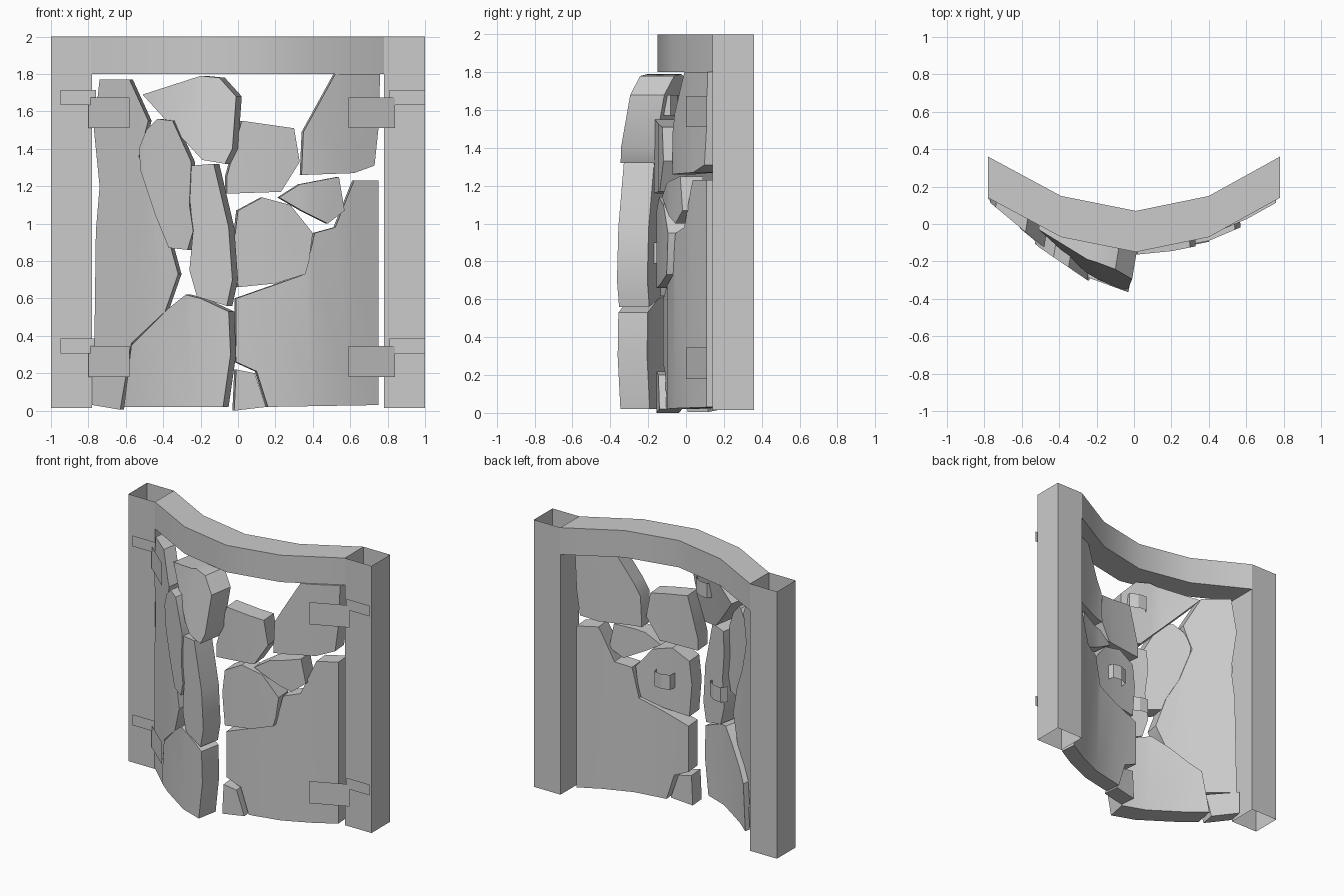
import bpy, bmesh
from mathutils import Vector

if "Cube" in bpy.data.objects:
    bpy.data.objects.remove(bpy.data.objects["Cube"])

# Front curves of the two doors in plan (x, y)
LEFT = [(-0.80, 0.14), (-0.62, -0.01), (-0.50, -0.11), (-0.25, -0.28), (0.04, -0.385)]
RIGHT = [(-0.08, -0.125), (0.0, -0.12), (0.2, -0.10), (0.4, -0.06), (0.6, 0.025), (0.78, 0.125)]


def curve_y(arc, x):
    for (x0, y0), (x1, y1) in zip(arc, arc[1:]):
        if x <= x1 + 1e-6:
            break
    return y0 + (y1 - y0) * (x - x0) / (x1 - x0)


def finish(name, bm, smooth=True):
    me = bpy.data.meshes.new(name)
    bm.to_mesh(me)
    bm.free()
    ob = bpy.data.objects.new(name, me)
    bpy.context.collection.objects.link(ob)
    if smooth:
        bpy.ops.object.select_all(action='DESELECT')
        ob.select_set(True)
        bpy.context.view_layer.objects.active = ob
        bpy.ops.object.shade_smooth_by_angle(angle=0.6)
    return ob


def slab(name, outline, arc, depth, off=0.0, lean=0.0):
    """Broken stone slab: x/z outline bent onto a door curve, then thickened."""
    bm = bmesh.new()
    bm.faces.new([bm.verts.new((x, 0, z)) for x, z in outline])
    for x, _ in arc[1:-1]:
        bmesh.ops.bisect_plane(bm, geom=bm.verts[:] + bm.edges[:] + bm.faces[:],
                               plane_co=(x, 0, 0), plane_no=(1, 0, 0), dist=1e-4)
    low = min(z for _, z in outline)
    for v in bm.verts:
        v.co.y = curve_y(arc, v.co.x) + off + lean * (v.co.z - low)
    ext = bmesh.ops.extrude_face_region(bm, geom=bm.faces[:], use_keep_orig=True)
    new = [g for g in ext['geom'] if isinstance(g, bmesh.types.BMVert)]
    bmesh.ops.translate(bm, verts=new, vec=Vector((depth[0], depth[1], 0)))
    bmesh.ops.recalc_face_normals(bm, faces=bm.faces[:])
    return finish(name, bm)


def band(name, path, z0, z1, closed=False):
    """Thin upright strip following a plan path."""
    bm = bmesh.new()
    lo = [bm.verts.new((x, y, z0)) for x, y in path]
    hi = [bm.verts.new((x, y, z1)) for x, y in path]
    n = len(path)
    for i in range(n if closed else n - 1):
        j = (i + 1) % n
        bm.faces.new((lo[i], lo[j], hi[j], hi[i]))
    return finish(name, bm, False)


# Hollow posts
for side, s in (("left", -1), ("right", 1)):
    pts = [(0.78, 0.14), (1, 0.14), (1, 0.36), (0.78, 0.36)]
    pts = [(s * x, y) for x, y in pts]
    band(side + "_post", pts if s > 0 else pts[::-1], 0.015, 2, closed=True)

# Curved lintel
plan = [(-0.78, 0.14), (-0.39, -0.07), (0.01, -0.15), (0.40, -0.07), (0.78, 0.14)]
bm = bmesh.new()
rings = []
for x, y in plan:
    rings.append([bm.verts.new((x, y + dy, z)) for dy, z in
                  ((0, 1.8), (0.22, 1.8), (0.22, 2), (0, 2))])
for a, b in zip(rings, rings[1:]):
    for i in range(4):
        j = (i + 1) % 4
        bm.faces.new((a[i], a[j], b[j], b[i]))
bmesh.ops.recalc_face_normals(bm, faces=bm.faces[:])
finish("lintel", bm)

# Left door, swung forward
slab("left_hinge_slab", [(-0.74, 1.77), (-0.58, 1.77), (-0.48, 1.55), (-0.53, 1.36), (-0.46, 1.12),
     (-0.38, 0.95), (-0.32, 0.73), (-0.39, 0.53), (-0.57, 0.36), (-0.60, 0.2), (-0.77, 0.2),
     (-0.76, 0.96), (-0.74, 1.2), (-0.77, 1.5)], LEFT, (0.018, 0.11))
slab("left_foot_slab", [(-0.78, 0.2), (-0.60, 0.18), (-0.63, 0.005), (-0.78, 0.03)], LEFT, (0.02, 0.11), 0.01)
slab("left_inner_slab", [(-0.49, 1.5), (-0.43, 1.56), (-0.35, 1.55), (-0.25, 1.33), (-0.26, 1.1),
     (-0.24, 0.96), (-0.27, 0.86), (-0.37, 0.87), (-0.44, 1.04), (-0.52, 1.28), (-0.53, 1.4)],
     LEFT, (0.02, 0.12), -0.02)
slab("left_top_slab", [(-0.51, 1.69), (-0.2, 1.79), (-0.1, 1.78), (-0.01, 1.68), (-0.03, 1.4),
     (-0.07, 1.32), (-0.19, 1.34), (-0.32, 1.48)], LEFT, (0.03, 0.18), 0, 0.2)
slab("left_edge_slab", [(-0.25, 1.31), (-0.13, 1.32), (-0.05, 0.98), (-0.03, 0.7), (-0.06, 0.56),
     (-0.22, 0.61), (-0.26, 0.75), (-0.24, 0.96), (-0.26, 1.15)], LEFT, (0.03, 0.16), -0.005)
slab("left_bottom_slab", [(-0.61, 0.02), (-0.57, 0.35), (-0.38, 0.54), (-0.28, 0.62), (-0.2, 0.6),
     (-0.05, 0.53), (-0.04, 0.3), (-0.08, 0.02)], LEFT, (0.03, 0.155), -0.005)

# Right door, closed
D = (-0.01, 0.12)
slab("right_main_slab", [(-0.01, 0.26), (-0.01, 0.6), (0.36, 0.73), (0.41, 0.95), (0.52, 0.98),
     (0.62, 1.23), (0.75, 1.23), (0.75, 0.03), (0.16, 0.02), (0.1, 0.21)], RIGHT, D)
slab("right_foot_slab", [(-0.01, 0.22), (0.09, 0.2), (0.15, 0.02), (-0.02, 0.0)], RIGHT, D, -0.035)
slab("right_middle_slab", [(0, 0.66), (-0.02, 0.9), (0, 1.07), (0.13, 1.14), (0.28, 1.1), (0.4, 0.95),
     (0.38, 0.8), (0.36, 0.73), (0.2, 0.68)], RIGHT, (-0.01, 0.13), -0.035)
slab("right_inner_slab", [(-0.06, 1.16), (-0.06, 1.25), (0.02, 1.55), (0.3, 1.51), (0.33, 1.33),
     (0.23, 1.17)], RIGHT, (-0.01, 0.13), -0.045)
slab("right_wedge_slab", [(0.22, 1.14), (0.33, 1.21), (0.54, 1.25), (0.57, 1.07), (0.48, 1.0),
     (0.34, 1.07)], RIGHT, D, -0.03)
slab("right_top_slab", [(0.34, 1.26), (0.35, 1.49), (0.52, 1.8), (0.76, 1.8), (0.75, 1.5),
     (0.73, 1.31), (0.62, 1.27)], RIGHT, D)

# Hinge straps on the doors and posts
for level, z in (("lower", 0.18), ("upper", 1.51)):
    band(level + "_left_door_strap", [(-0.80, 0.125), (-0.58, -0.065)], z, z + 0.165)
    band(level + "_right_door_strap", [(0.59, 0.0), (0.84, 0.112)], z, z + 0.165)
    band(level + "_left_post_strap", [(-0.95, 0.115), (-0.76, 0.115)], z + 0.125, z + 0.205)
    band(level + "_right_post_strap", [(0.81, 0.115), (1.0, 0.115)], z + 0.125, z + 0.205)

# Bar brackets on the backs of the doors: (x, y, slope, z)
for name, x, y, k, z in (("right_bracket", 0.17, 0.0, 0.1, 0.85),
                         ("left_bracket", -0.17, -0.165, -0.4, 0.79),
                         ("top_bracket", -0.10, -0.10, -0.35, 1.57)):
    shape = [(-0.07, -0.01), (-0.06, 0.04), (0, 0.055), (0.06, 0.04), (0.07, -0.01)]
    band(name, [(x + u - k * v, y + v + k * u) for u, v in shape][::-1], z, z + 0.11)
